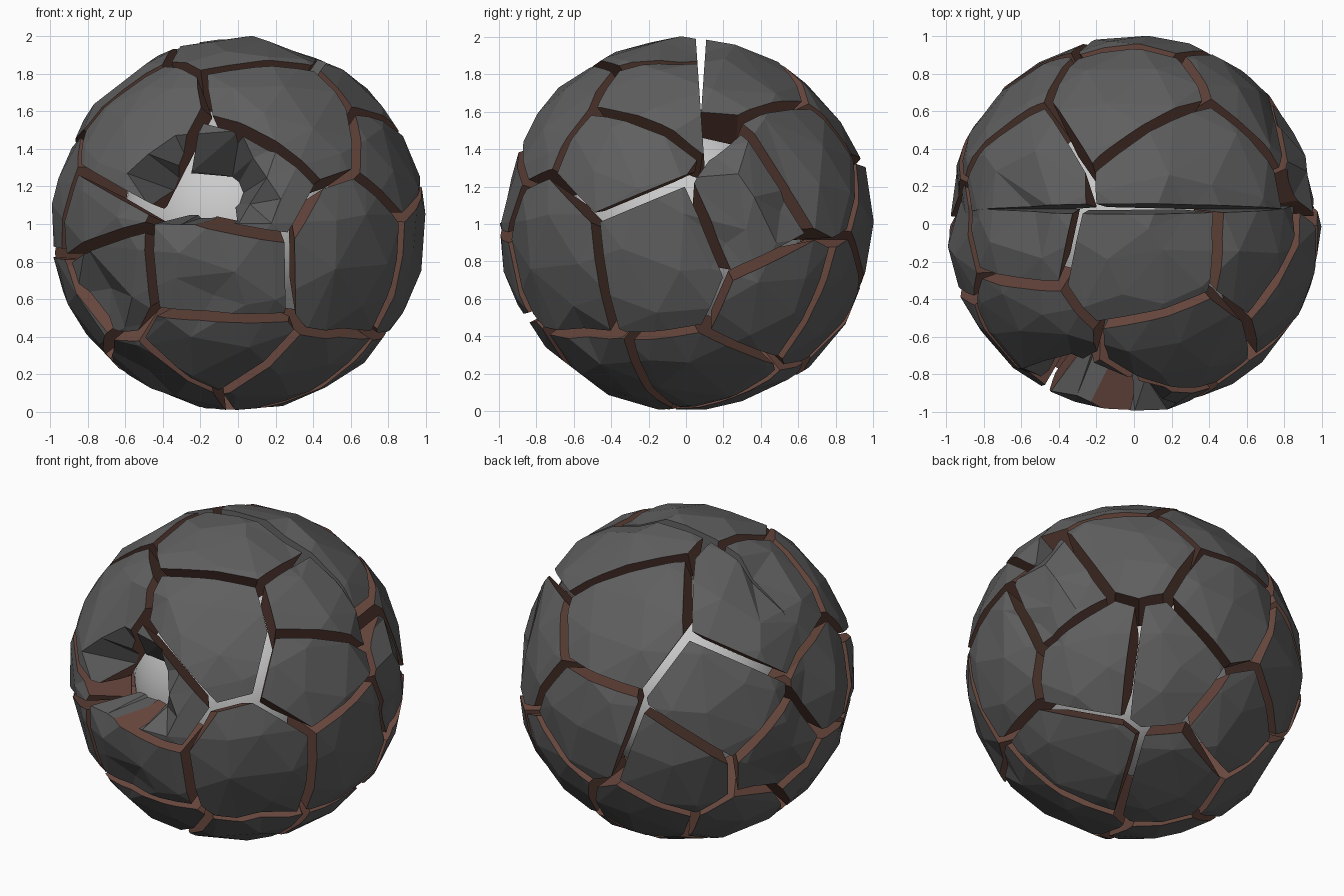
import bpy, bmesh, random
from mathutils import Vector

if "Cube" in bpy.data.objects:
    bpy.data.objects.remove(bpy.data.objects["Cube"])

random.seed(4)
CENTRE = Vector((0, 0, 1))
GAP = 0.028


def material(name, rgb):
    m = bpy.data.materials.new(name)
    m.diffuse_color = (*rgb, 1)
    m.use_nodes = True
    m.node_tree.nodes["Principled BSDF"].inputs["Base Color"].default_value = m.diffuse_color
    return m


CRUST = material("dark_crust", (0.115, 0.115, 0.115))
BREAK = material("brown_break", (0.14, 0.065, 0.048))

# Directions of the plate centres on the ball
front = [(-.61, -.61, .45), (.30, -.70, .62), (0, -.97, .22), (-.1, -.95, -.26),
         (.62, -.76, -.2), (-.1, -.70, -.71), (-.77, -.6, -.22), (-.82, -.57, -.01),
         (.25, -.42, -.88)]
right = [(.87, -.33, .44), (.72, -.17, .66), (.98, -.10, -.16), (.92, .38, .05),
         (.62, .72, .30), (.75, .52, -.38), (.47, .08, -.88)]
top = [(.33, .33, .88), (0, .76, .65), (-.72, .25, .64), (-.75, .62, .22),
       (-.7, .07, .71), (.12, -.14, .97)]
back = [(.1, .99, -.03), (-.5, .83, -.25), (-.93, .3, -.2), (-.2, .75, -.63),
        (.4, .82, -.45), (-.62, .35, -.7), (.0, .35, -.94), (-.42, -.25, -.87),
        (-.97, -.15, .12), (-.92, -.12, -.42)]
sites = [Vector(s).normalized() for s in front + right + top + back]

# Chipped hollows: direction, spread, depth
dents = [((-.33, -.92, .23), .24, .55), ((-.08, -.97, .25), .24, .55),
         ((-.28, -.82, .48), .34, .1),
         ((-.75, -.55, -.38), .2, .09), ((-.55, -.3, -.8), .2, .05),
         ((-.15, -.92, -.42), .16, .04), ((-.85, .3, -.35), .25, .08),
         ((.9, .12, .42), .2, .07), ((.8, .55, .05), .2, .06),
         ((.3, .08, .95), .16, .05), ((-.6, .08, .8), .2, .07),
         ((.65, -.6, -.65), .15, .04), ((.97, .22, 0), .22, .05),
         ((.95, .25, -.2), .2, .04), ((-.95, .1, .35), .24, .05),
         ((-1, .12, .02), .22, .06), ((.8, .55, .3), .2, .05)]
dents = [(Vector(d).normalized(), w, h) for d, w, h in dents]


def rocky_ball():
    """Faceted ball with chips and hollows."""
    bm = bmesh.new()
    bmesh.ops.create_icosphere(bm, subdivisions=4, radius=1)
    for v in bm.verts:
        d = v.co.normalized()
        r = 1.0 - random.random() ** 3 * 0.006
        for c, w, h in dents:
            t = (d - c).length / w
            if t < 1:
                r -= h * (1 - t * t)
        v.co = d * max(r, .4)
    # Collapse to large irregular facets
    for v in bm.verts:
        v.co += Vector([random.uniform(-.006, .006) for _ in range(3)])
    return bm


def cut(bm, point, normal, mat):
    """Remove everything on the normal side and cap the break."""
    geom = bm.verts[:] + bm.edges[:] + bm.faces[:]
    res = bmesh.ops.bisect_plane(bm, geom=geom, plane_co=point, plane_no=normal,
                                 clear_outer=True, dist=1e-5)
    edges = [e for e in res["geom_cut"] if isinstance(e, bmesh.types.BMEdge)]
    if edges:
        fill = bmesh.ops.contextual_create(bm, geom=edges)
        for f in fill["faces"]:
            f.material_index = mat


def seam_side(s):
    """Side of the straight split across the top: 1 front, -1 back, 0 clear of it."""
    return 0 if s.z < .3 else (1 if s.y < .08 else -1)


# Shared, slightly tilted break planes between neighbouring plates
planes = {}
for i, a in enumerate(sites):
    for j in range(i):
        b = sites[j]
        mid = (a + b).normalized() if (a + b).length > .01 else Vector((0, 0, 1))
        n = (b - a).normalized()
        tilt = random.choice((-1, 1)) * random.uniform(.1, .22) if (b - a).length < 1 else 0
        planes[i, j] = (mid, (n + mid * tilt).normalized())

# Plates: wedges cut from the same rocky ball, thinned to large facets
ball = rocky_ball()
source = bpy.data.meshes.new("ball_source")
ball.to_mesh(source)
ball.free()
tmp = bpy.data.objects.new("ball_source", source)
bpy.context.collection.objects.link(tmp)
dec = tmp.modifiers.new("facets", "DECIMATE")
dec.ratio = .3
full = bpy.data.meshes.new_from_object(tmp.evaluated_get(bpy.context.evaluated_depsgraph_get()))
bpy.data.objects.remove(tmp)
for i, s in enumerate(sites):
    bm = bmesh.new()
    bm.from_mesh(full)
    side = seam_side(s)
    for j, o in enumerate(sites):
        if i == j or (s - o).length > 1.35 or side * seam_side(o) < 0:
            continue
        if i > j:
            p, n = planes[i, j]
        else:
            p, n = planes[j, i]
            n = -n
        cut(bm, p - n * GAP, n, 1)
    # Straight V-shaped split across the top
    if side:
        cut(bm, Vector((0, .08 - side * .005, .66)), Vector((0, side, .07)), 0)
    cut(bm, s * .63, -s, 1)
    bmesh.ops.recalc_face_normals(bm, faces=bm.faces[:])
    shift = s * random.uniform(-.005, .005)
    for v in bm.verts:
        v.co += CENTRE + shift
    me = bpy.data.meshes.new("crust_plate")
    bm.to_mesh(me)
    bm.free()
    me.materials.append(CRUST)
    me.materials.append(BREAK)
    ob = bpy.data.objects.new("crust_plate_%02d" % (i + 1), me)
    bpy.context.collection.objects.link(ob)
bpy.data.meshes.remove(source)
bpy.data.meshes.remove(full)

# Pale core seen through the cracks
bpy.ops.mesh.primitive_uv_sphere_add(segments=32, ring_count=16, radius=.62, location=CENTRE)
core = bpy.context.object
core.name = "inner_core"
bpy.ops.object.shade_smooth()
